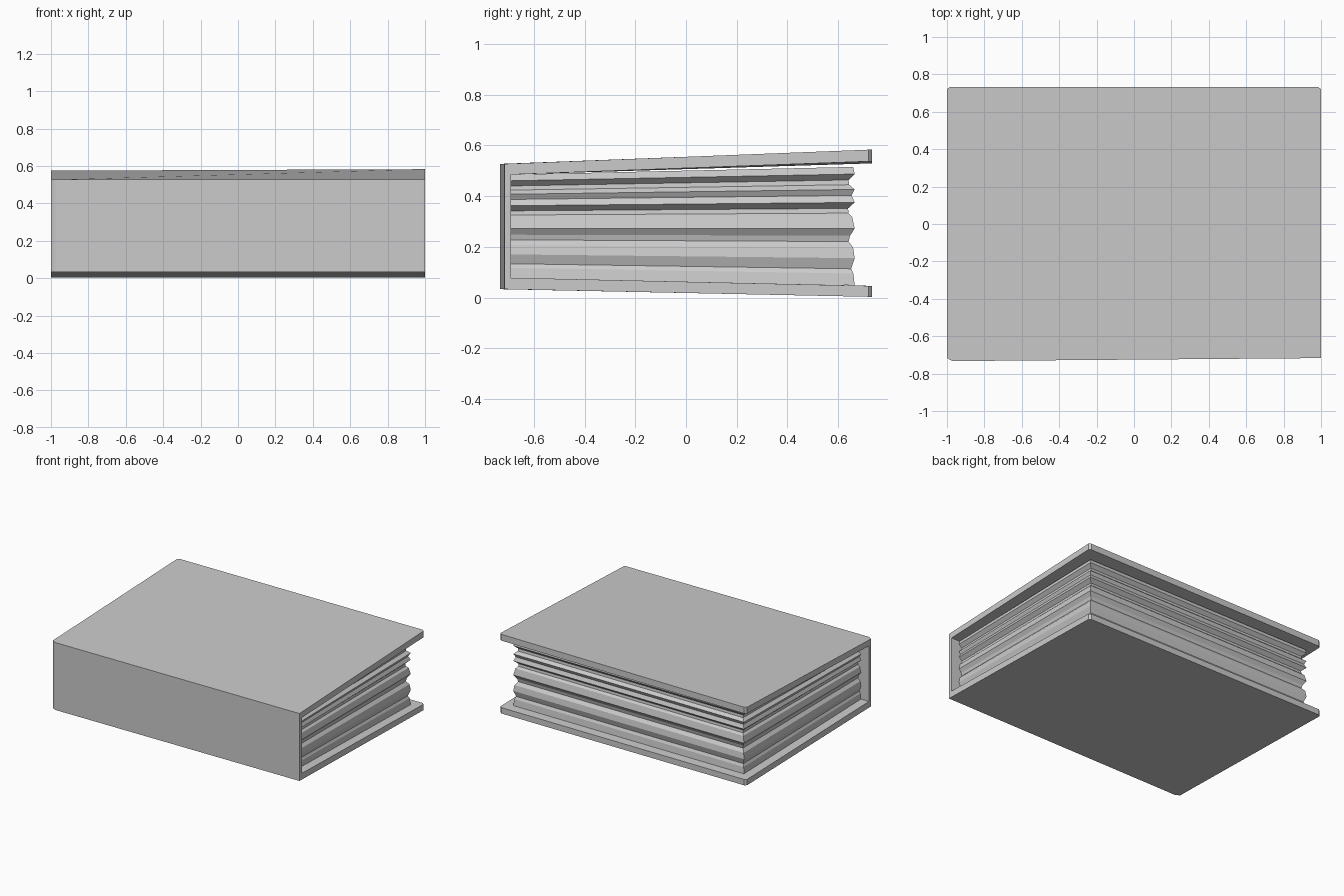
import bpy

if "Cube" in bpy.data.objects:
    bpy.data.objects.remove(bpy.data.objects["Cube"])


def loft(name, rings, closed_profile_caps=True):
    """Skin matching closed rings of points and cap both ends."""
    n = len(rings[0])
    verts = [p for r in rings for p in r]
    faces = [tuple(range(n))[::-1],
             tuple(range((len(rings) - 1) * n, len(rings) * n))]
    for k in range(len(rings) - 1):
        for i in range(n):
            j = (i + 1) % n
            faces.append((k * n + i, k * n + j, (k + 1) * n + j, (k + 1) * n + i))
    mesh = bpy.data.meshes.new(name)
    mesh.from_pydata(verts, [], faces)
    obj = bpy.data.objects.new(name, mesh)
    bpy.context.collection.objects.link(obj)
    bpy.context.view_layer.objects.active = obj
    bpy.ops.object.mode_set(mode='EDIT')
    bpy.ops.mesh.select_all(action='SELECT')
    bpy.ops.mesh.normals_make_consistent(inside=False)
    bpy.ops.object.mode_set(mode='OBJECT')
    return obj


# cover: C-shaped section swept along x, with clipped corners
def cover_section(x, front, back):
    lift = 0.004 * x
    return [(x, back, 0.003), (x, front, 0.033), (x, front, 0.527),
            (x, back, 0.579 + lift), (x, back, 0.533 + lift),
            (x, -0.69, 0.485), (x, -0.69, 0.078), (x, back, 0.046)]


loft("cover", [cover_section(*s) for s in (
    (-1.0, -0.715, 0.72), (-0.985, -0.725, 0.733), (-0.97, -0.733, 0.733),
    (0.985, -0.717, 0.733), (1.0, -0.716, 0.72))])

# page block: stacked layers with uneven fore-edges, fanned towards the back
layers = [(0.0, 0.0), (0.10, 0.005), (0.14, 0.014), (0.23, 0.0), (0.32, 0.006),
          (0.37, 0.024), (0.42, 0.018), (0.48, 0.0), (0.58, 0.010),
          (0.61, 0.024), (0.65, 0.026), (0.70, 0.0), (0.76, 0.012),
          (0.81, 0.0), (0.85, 0.022), (0.89, 0.024), (0.94, 0.0), (1.0, 0.006)]


def page_ring(t, inset):
    x, back = 0.935 - inset, 0.665 - inset
    zf, zb = 0.076 + t * 0.409, 0.048 + t * 0.467
    return [(-x, -0.691, zf), (x, -0.691, zf), (x, back, zb), (-x, back, zb)]


loft("page_block", [page_ring(*l) for l in layers])
